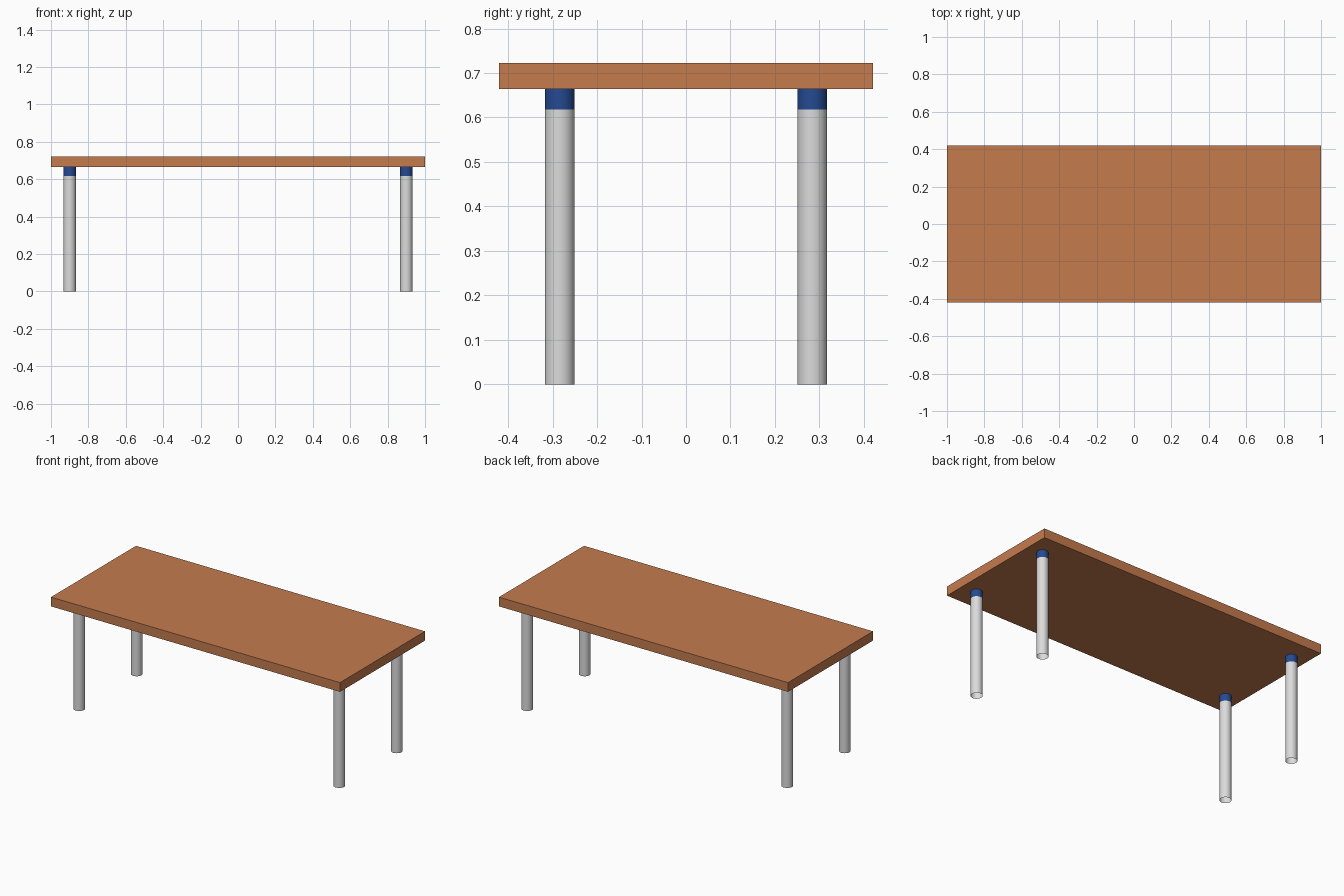
import bpy

if "Cube" in bpy.data.objects:
    bpy.data.objects.remove(bpy.data.objects["Cube"])

TOP_Z, UNDER_Z, COLLAR_Z = 0.722, 0.664, 0.618
LEG_X, LEG_Y, LEG_R = 0.90, 0.284, 0.0335


def material(name, rgb):
    m = bpy.data.materials.new(name)
    m.diffuse_color = (*rgb, 1.0)
    m.use_nodes = True
    m.node_tree.nodes["Principled BSDF"].inputs["Base Color"].default_value = m.diffuse_color
    return m


wood = material("warm wood", (0.56, 0.20, 0.076))
metal = material("light grey metal", (0.71, 0.71, 0.71))
blue = material("dark blue", (0.018, 0.068, 0.29))


def tube(name, x, y, z0, z1, mat):
    """Smooth open-ended cylinder between two heights."""
    bpy.ops.mesh.primitive_cylinder_add(
        vertices=32, radius=LEG_R, depth=z1 - z0, end_fill_type='NOTHING',
        location=(x, y, (z0 + z1) / 2))
    ob = bpy.context.object
    ob.name = name
    ob.data.materials.append(mat)
    bpy.ops.object.shade_smooth_by_angle()


# Table top
bpy.ops.mesh.primitive_cube_add(size=1, location=(0, 0, (TOP_Z + UNDER_Z) / 2))
top = bpy.context.object
top.name = "table_top"
top.scale = (2.0, 0.84, TOP_Z - UNDER_Z)
bpy.ops.object.transform_apply(location=False, rotation=False, scale=True)
top.data.materials.append(wood)

# Four tubular legs, each with a blue collar under the top
for sx, side in ((-1, "left"), (1, "right")):
    for sy, end in ((-1, "front"), (1, "back")):
        x, y = sx * LEG_X, sy * LEG_Y
        tube(f"{end}_{side}_leg", x, y, 0, COLLAR_Z, metal)
        tube(f"{end}_{side}_collar", x, y, COLLAR_Z, UNDER_Z, blue)
